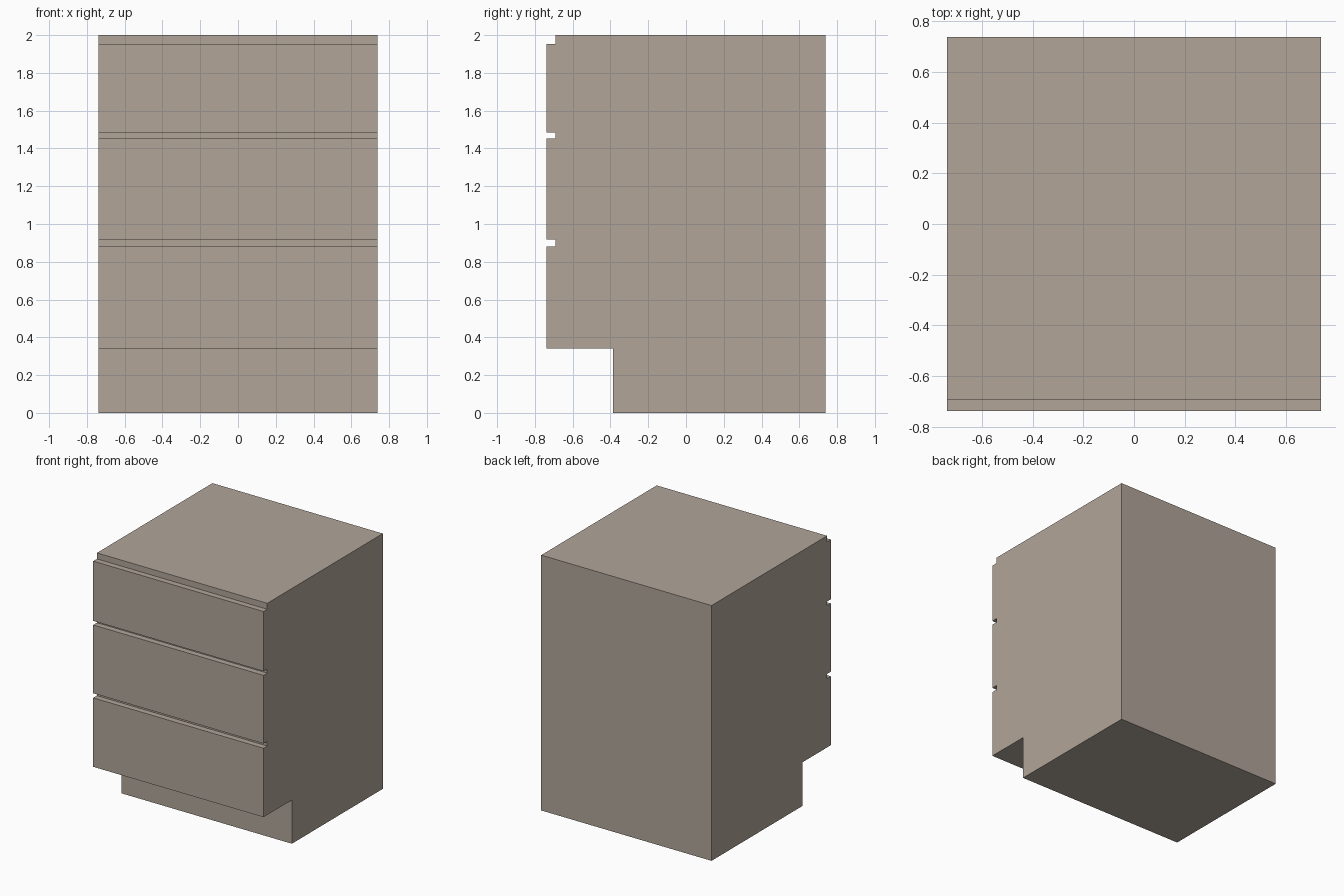
import bpy, bmesh

if "Cube" in bpy.data.objects:
    bpy.data.objects.remove(bpy.data.objects["Cube"])

HALF = 0.738            # half width and half depth
GROOVE_Y = -0.692       # depth of the grip grooves
KICK_Y, KICK_Z = -0.387, 0.342
TOP = 2.0
drawers = [(KICK_Z, 0.882), (0.918, 1.453), (1.485, 1.953)]  # z range of each front

# Side profile: back, recessed plinth, then the stepped drawer fronts
profile = [(HALF, TOP), (HALF, 0), (KICK_Y, 0), (KICK_Y, KICK_Z)]
for i, (low, high) in enumerate(drawers):
    if i:
        profile.append((GROOVE_Y, low))
    profile += [(-HALF, low), (-HALF, high), (GROOVE_Y, high)]
profile.append((GROOVE_Y, TOP))

# Extrude the profile across the full width
bm = bmesh.new()
side = bm.faces.new([bm.verts.new((-HALF, y, z)) for y, z in profile])
ext = bmesh.ops.extrude_face_region(bm, geom=[side], use_keep_orig=True)
moved = [g for g in ext["geom"] if isinstance(g, bmesh.types.BMVert)]
bmesh.ops.translate(bm, verts=moved, vec=(2 * HALF, 0, 0))
bmesh.ops.recalc_face_normals(bm, faces=bm.faces)

mesh = bpy.data.meshes.new("drawer_cabinet")
bm.to_mesh(mesh)
bm.free()
cabinet = bpy.data.objects.new("drawer_cabinet", mesh)
bpy.context.collection.objects.link(cabinet)

# Warm grey-brown finish
finish = bpy.data.materials.new("taupe_finish")
finish.diffuse_color = (0.44, 0.375, 0.318, 1)
finish.use_nodes = True
finish.node_tree.nodes["Principled BSDF"].inputs["Base Color"].default_value = finish.diffuse_color
mesh.materials.append(finish)
